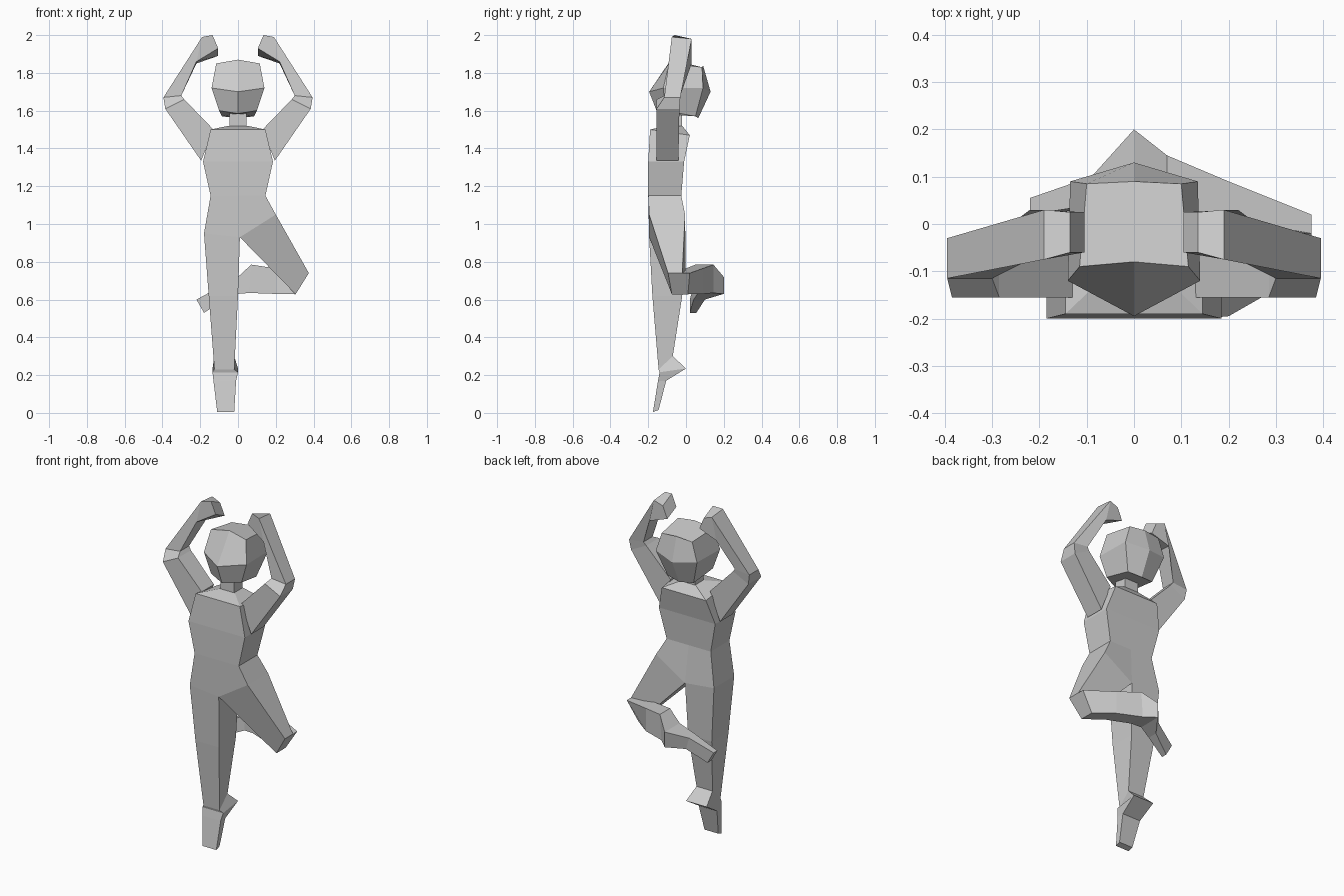
import bpy
import bmesh

default_cube = bpy.data.objects.get("Cube")
if default_cube:
    bpy.data.objects.remove(default_cube, do_unlink=True)

# Single clay grey colour
clay = bpy.data.materials.new("clay_grey")
clay.use_nodes = True
grey = (0.6, 0.6, 0.6, 1)
clay.diffuse_color = grey
clay.node_tree.nodes["Principled BSDF"].inputs["Base Color"].default_value = grey


def section(a, b, depth, tilt=0, skew=0):
    """Four-sided slice: edge a-b as (x, z), extruded from front to back.
    tilt raises the back points, skew shifts edge end b in y."""
    front, back = depth
    return [(a[0], front, a[1]), (b[0], front + skew, b[1]),
            (b[0], back + skew, b[1] + tilt), (a[0], back, a[1] + tilt)]


def level(half_width, height, depth, tilt=0):
    """Symmetric slice about the centre plane."""
    return section((-half_width, height), (half_width, height), depth, tilt)


def head_ring(front, front_side, back_side, back):
    """Six-sided slice, mirrored from one half of its outline."""
    def flip(point):
        return (-point[0], point[1], point[2])
    return [front, front_side, back_side, back, flip(back_side), flip(front_side)]


def loft(name, rings, mirror=False):
    """Join successive slices with flat faces and cap both ends."""
    bm = bmesh.new()
    loops = [[bm.verts.new(point) for point in ring] for ring in rings]
    for lower, upper in zip(loops, loops[1:]):
        count = len(lower)
        for i in range(count):
            j = (i + 1) % count
            bm.faces.new((lower[i], lower[j], upper[j], upper[i]))
    bm.faces.new(reversed(loops[0]))
    bm.faces.new(loops[-1])
    bmesh.ops.recalc_face_normals(bm, faces=bm.faces)
    mesh = bpy.data.meshes.new(name)
    bm.to_mesh(mesh)
    bm.free()
    mesh.materials.append(clay)
    obj = bpy.data.objects.new(name, mesh)
    bpy.context.collection.objects.link(obj)
    if mirror:
        obj.modifiers.new("Mirror", 'MIRROR')
    return obj


# Torso, sloping shoulders and neck
loft("torso", [
    level(0.145, 1.15, (-0.2, -0.025)),
    level(0.185, 1.33, (-0.2, -0.01)),
    level(0.145, 1.5, (-0.19, 0.02), tilt=-0.03),
    level(0.05, 1.52, (-0.1, -0.02)),
])
loft("neck", [
    level(0.045, 1.5, (-0.1, -0.02)),
    level(0.045, 1.6, (-0.1, -0.02)),
])

# Faceted head
loft("head", [
    head_ring((0, -0.15, 1.585), (0.1, -0.11, 1.6), (0.085, 0.05, 1.57), (0, 0.065, 1.56)),
    head_ring((0, -0.195, 1.7), (0.14, -0.12, 1.72), (0.135, 0.09, 1.72), (0, 0.13, 1.7)),
    head_ring((0, -0.08, 1.87), (0.115, -0.09, 1.85), (0.1, 0.085, 1.83), (0, 0.09, 1.84)),
])

# Raised arms with bent elbows and inward hands
loft("arms", [
    section((0.195, 1.335), (0.13, 1.5), (-0.155, -0.04)),
    section((0.385, 1.61), (0.285, 1.66), (-0.155, -0.035)),
    section((0.395, 1.67), (0.3, 1.68), (-0.115, -0.03)),
    section((0.19, 1.99), (0.22, 1.86), (-0.075, 0.03), tilt=-0.01),
    section((0.135, 2.0), (0.105, 1.93), (-0.06, 0.025), tilt=-0.04),
], mirror=True)

# Standing leg, ending in a pointed foot
loft("standing_leg", [
    section((-0.145, 1.15), (0, 1.15), (-0.2, -0.025)),
    section((-0.18, 0.95), (0.01, 0.93), (-0.195, -0.005)),
    section((-0.155, 0.62), (0, 0.62), (-0.178, -0.02)),
    section((-0.125, 0.23), (-0.02, 0.23), (-0.145, -0.07), tilt=0.07),
    section((-0.135, 0.215), (0, 0.215), (-0.14, 0), tilt=0.02),
    section((-0.13, 0.17), (-0.01, 0.17), (-0.148, -0.105)),
    section((-0.11, 0.005), (-0.02, 0.005), (-0.175, -0.145), tilt=0.01),
])

# Thigh of the lifted leg, turned outward
loft("lifted_thigh", [
    section((0, 1.15), (0.145, 1.15), (-0.2, -0.025)),
    section((0.01, 0.93), (0.2, 1.05), (-0.195, -0.005)),
    section((0.305, 0.628), (0.375, 0.74), (-0.075, 0), skew=-0.02),
])

# Shin crossing behind, with heel and foot
loft("lifted_shin_and_foot", [
    section((0.305, 0.628), (0.375, 0.74), (-0.075, 0.01), skew=0.01),
    section((0.2, 0.63), (0.2, 0.765), (0, 0.09)),
    section((0.06, 0.635), (0.07, 0.785), (0.05, 0.145)),
    section((0, 0.63), (0, 0.72), (0.06, 0.2)),
    section((-0.07, 0.6), (-0.09, 0.67), (0.04, 0.1)),
    section((-0.18, 0.53), (-0.22, 0.6), (0.02, 0.055)),
])
